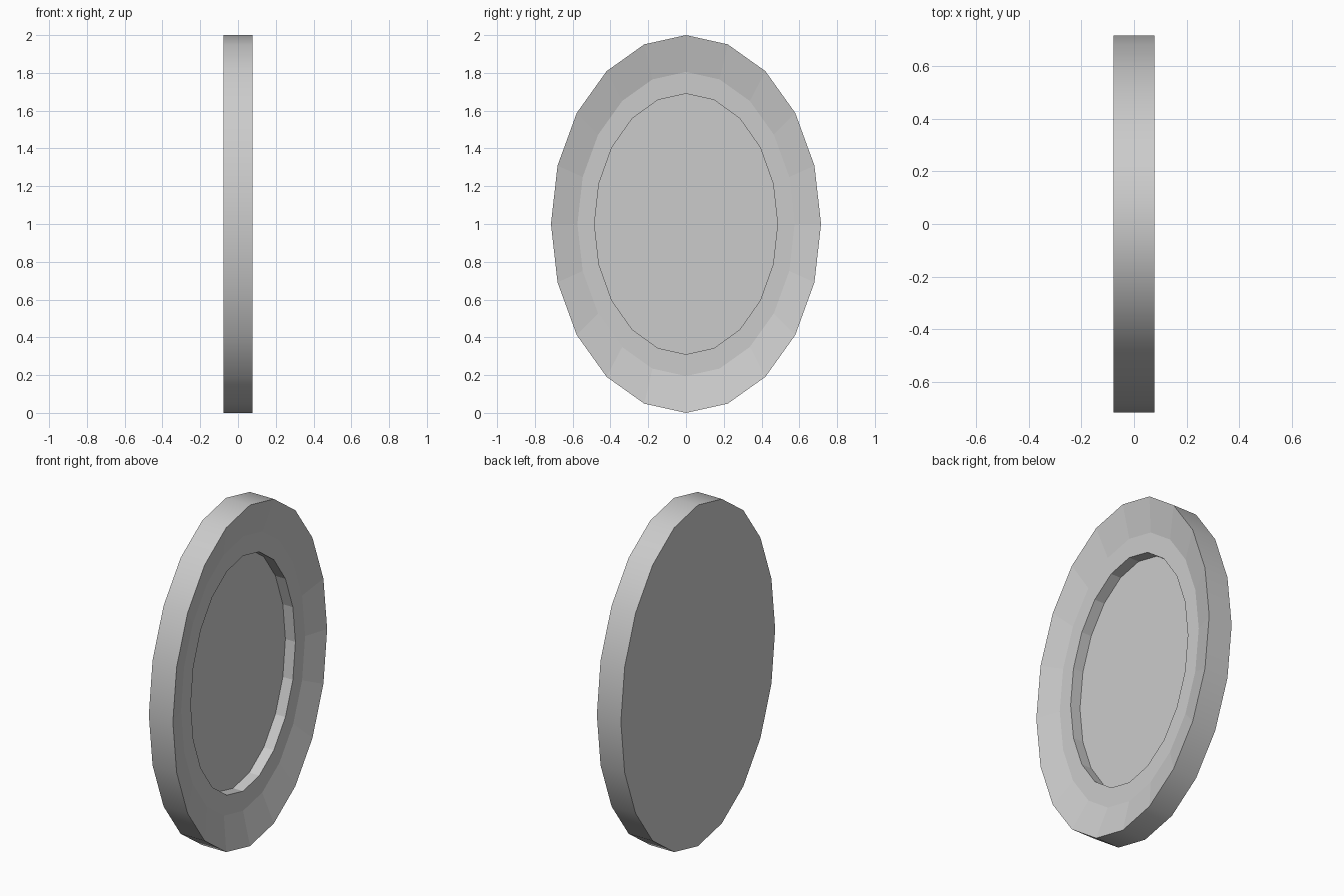
import bpy, bmesh
from math import sin, cos, pi

if "Cube" in bpy.data.objects:
    bpy.data.objects.remove(bpy.data.objects["Cube"])

SIDES = 20
CENTRE_Z = 1.0


def ellipse(bm, x, ry, rz):
    """Ring of vertices in the y-z plane at depth x."""
    return [bm.verts.new((x, ry * sin(2 * pi * i / SIDES),
                          CENTRE_Z + rz * cos(2 * pi * i / SIDES)))
            for i in range(SIDES)]


def finish(bm, name):
    bmesh.ops.recalc_face_normals(bm, faces=bm.faces)
    mesh = bpy.data.meshes.new(name)
    bm.to_mesh(mesh)
    bm.free()
    obj = bpy.data.objects.new(name, mesh)
    bpy.context.collection.objects.link(obj)
    return obj


# Frame: back edge, front edge, dished face, flat lip, recess wall
profile = [(-0.078, 0.715, 1.0),
           (0.078, 0.715, 1.0),
           (0.033, 0.575, 0.805),
           (0.033, 0.485, 0.69),
           (-0.033, 0.485, 0.69)]
bm = bmesh.new()
rings = [ellipse(bm, *p) for p in profile]
for k, (a, b) in enumerate(zip(rings, rings[1:])):
    for i in range(SIDES):
        j = (i + 1) % SIDES
        face = bm.faces.new((a[i], a[j], b[j], b[i]))
        face.smooth = k == 0  # only the outer rim is smooth
# Flat back panel and inner bed close the solid
bm.faces.new(rings[0])
bm.faces.new(rings[-1])
finish(bm, "oval_frame")

# Mirror pane: thin plate resting on the bed of the recess
bm = bmesh.new()
pane = bm.faces.new(ellipse(bm, -0.032, 0.485, 0.69))
obj = finish(bm, "mirror_pane")
if obj.data.polygons[0].normal.x < 0:
    obj.data.flip_normals()
